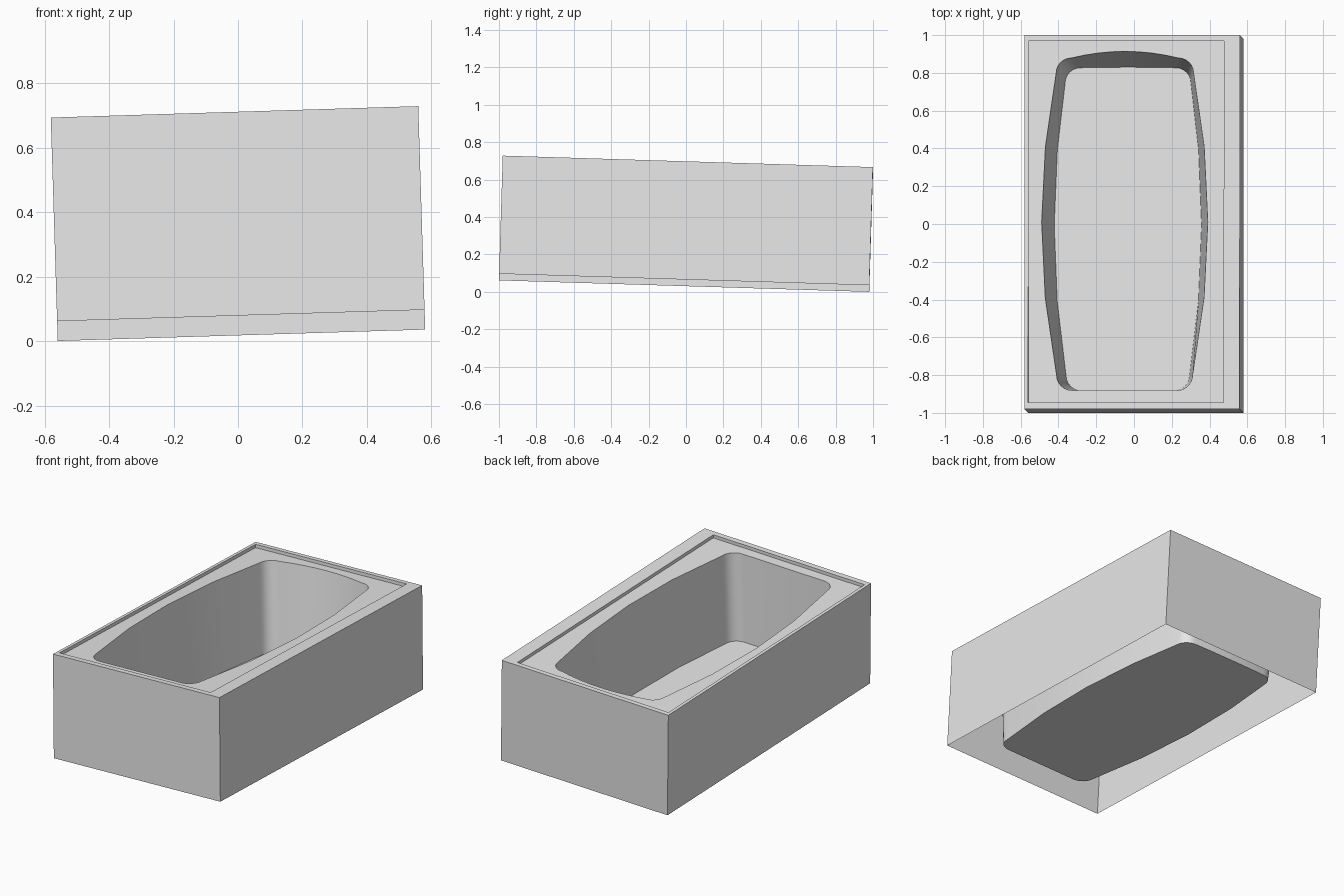
import bpy, bmesh, math
from mathutils import Matrix, Euler, Vector

cube = bpy.data.objects.get("Cube")
if cube:
    bpy.data.objects.remove(cube, do_unlink=True)

HX, HY, H = 0.57, 0.99, 0.632          # half width, half length, height
DECK_Z, FLOOR_Z = H - 0.02, 0.07       # recessed deck and basin floor
BASIN_X = -0.04                        # basin centre line
TILT = 0.031                           # whole tub leans slightly both ways

grey = bpy.data.materials.new("plain grey")
grey.use_nodes = True
grey.diffuse_color = (0.8, 0.8, 0.8, 1)
grey.node_tree.nodes["Principled BSDF"].inputs["Base Color"].default_value = (0.8, 0.8, 0.8, 1)

lean = (Matrix.Translation((0, 0, H / 2 + (HX + HY) * TILT))
        @ Euler((-TILT, -TILT, 0)).to_matrix().to_4x4()
        @ Matrix.Translation((0, 0, -H / 2)))


def rect(x0, x1, y0, y1):
    return [(x0, y0), (x1, y0), (x1, y1), (x0, y1)]


def outline(width, taper, front, back, bulge, r=0.08):
    """Counter-clockwise barrel outline with rounded corners and a bowed back."""
    def side(y):
        return width - taper * y * y

    def arc(cx, cy, a0):
        return [(cx + r * math.cos(math.radians(a0 + 15 * i)),
                 cy + r * math.sin(math.radians(a0 + 15 * i))) for i in range(7)]

    yf, yb = front + r, back - r
    xb = side(yb) - r
    half = arc(side(yf) - r, yf, -90)
    half += [(side(y), y) for y in (-0.4, 0, 0.4)]
    half += arc(xb, yb, 0)
    half += [(xb * t, back + bulge * (1 - t * t)) for t in (0.75, 0.5, 0.25)]
    pts = half + [(0, back + bulge)] + [(-x, y) for x, y in reversed(half)]
    return [(x + BASIN_X, y) for x, y in pts]


def add_loop(bm, pts, z):
    return [bm.verts.new((x, y, z)) for x, y in pts]


def bridge(bm, a, b):
    n = len(a)
    for i in range(n):
        j = (i + 1) % n
        bm.faces.new((a[i], a[j], b[j], b[i]))


def finish(bm, name):
    mesh = bpy.data.meshes.new(name)
    bm.to_mesh(mesh)
    bm.free()
    mesh.transform(lean)
    mesh.materials.append(grey)
    ob = bpy.data.objects.new(name, mesh)
    bpy.context.collection.objects.link(ob)
    return ob


outer = rect(-HX, HX, -HY, HY)
inner = rect(-0.55, 0.485, -0.955, 0.96)
rim = outline(0.44, 0.122, -0.89, 0.87, 0.035)
floor = outline(0.39, 0.1, -0.875, 0.835, 0.003)

# Outer skirt (open underneath), raised lip and the step down to the deck
bm = bmesh.new()
loops = [add_loop(bm, p, z) for p, z in
         ((outer, 0), (outer, H), (inner, H), (inner, DECK_Z))]
for a, b in zip(loops, loops[1:]):
    bridge(bm, a, b)
finish(bm, "skirt_and_lip")

# Flat deck with the basin opening
bm = bmesh.new()
edges = []
for pts in (inner, rim):
    vs = add_loop(bm, pts, DECK_Z)
    edges += [bm.edges.new((vs[i - 1], vs[i])) for i in range(len(vs))]
bmesh.ops.triangle_fill(bm, use_beauty=True, edges=edges, normal=Vector((0, 0, 1)))
for f in bm.faces:
    f.normal_update()
    if f.normal.z < 0:
        f.normal_flip()
bmesh.ops.dissolve_limit(bm, angle_limit=0.01, verts=[], edges=bm.edges[:])
finish(bm, "deck")

# Basin walls and floor
bm = bmesh.new()
top = add_loop(bm, rim, DECK_Z)
low = add_loop(bm, floor, FLOOR_Z)
bridge(bm, top, low)
bm.faces.new(low)
basin = finish(bm, "basin")
bpy.ops.object.select_all(action='DESELECT')
basin.select_set(True)
bpy.context.view_layer.objects.active = basin
bpy.ops.object.shade_smooth_by_angle(angle=math.radians(30))
